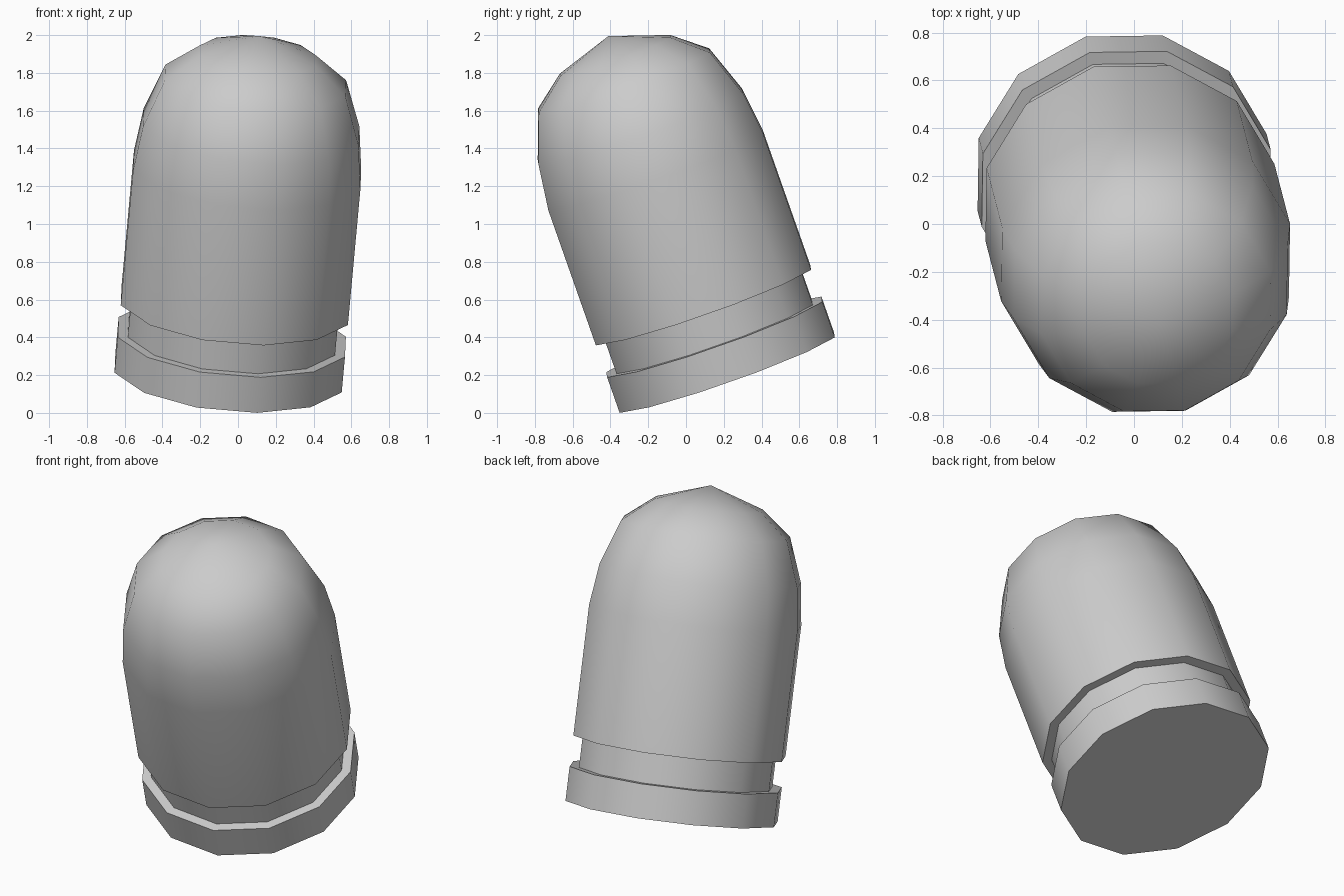
import bpy
import bmesh
import math
from mathutils import Vector

cube = bpy.data.objects.get("Cube")
if cube:
    bpy.data.objects.remove(cube, do_unlink=True)

SIDES = 12
ORIGIN = Vector((-0.05, 0.216, 0.214))        # centre of the underside
AXIS = Vector((0.0865, -0.331, 0.94)).normalized()
TILT = Vector((0, 0, 1)).rotation_difference(AXIS)

grey = bpy.data.materials.new("plain_grey")
grey.use_nodes = True
COLOUR = (0.6, 0.6, 0.6, 1.0)
grey.diffuse_color = COLOUR
grey.node_tree.nodes["Principled BSDF"].inputs["Base Color"].default_value = COLOUR


def lathe(name, profile):
    """Closed solid of revolution from (radius, height) points, bottom to top."""
    bm = bmesh.new()
    rings = []
    for r, h in profile:
        if r == 0:
            rings.append([bm.verts.new((0, 0, h))] * SIDES)
            continue
        angles = [math.tau * (i + 0.5) / SIDES for i in range(SIDES)]
        rings.append([bm.verts.new((r * math.cos(a), r * math.sin(a), h)) for a in angles])
    bm.faces.new(reversed(rings[0]))
    for low, high in zip(rings, rings[1:]):
        for i in range(SIDES):
            j = (i + 1) % SIDES
            corners = [low[i], low[j], high[j], high[i]]
            bm.faces.new(list(dict.fromkeys(corners)))
    if profile[-1][0] > 0:
        bm.faces.new(rings[-1])
    bmesh.ops.recalc_face_normals(bm, faces=bm.faces[:])
    mesh = bpy.data.meshes.new(name)
    bm.to_mesh(mesh)
    bm.free()
    mesh.materials.append(grey)
    obj = bpy.data.objects.new(name, mesh)
    bpy.context.collection.objects.link(obj)
    obj.location = ORIGIN
    obj.rotation_mode = 'QUATERNION'
    obj.rotation_quaternion = TILT
    bpy.ops.object.select_all(action='DESELECT')
    obj.select_set(True)
    bpy.context.view_layer.objects.active = obj
    bpy.ops.object.shade_smooth_by_angle(angle=math.radians(45))
    return obj


# Flat rim at the bottom
lathe("base_rim", [(0.625, 0), (0.625, 0.2)])

# Recessed groove between rim and body
lathe("neck", [(0.57, 0.19), (0.57, 0.39)])

# Straight body with a rounded nose
lathe("domed_body", [(0.625, 0.38), (0.625, 1.14), (0.593, 1.385),
                     (0.497, 1.645), (0.32, 1.785), (0, 1.895)])
